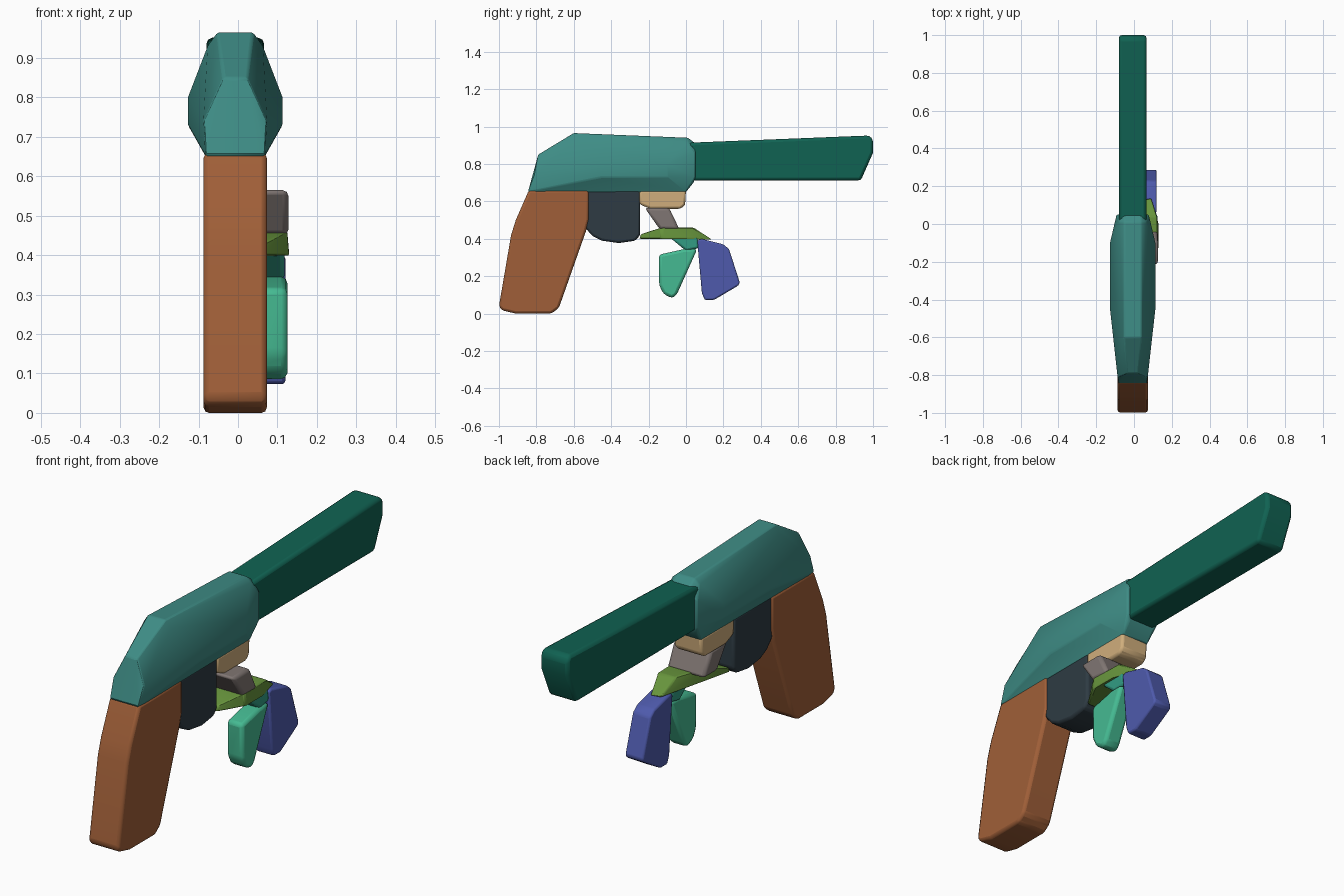
import bpy
import bmesh
import math

cube = bpy.data.objects.get("Cube")
if cube:
    bpy.data.objects.remove(cube, do_unlink=True)

MID = -0.007  # x of the main body's centre plane


def material(name, red, green, blue):
    """Flat material from display values, converted to linear."""
    def linear(v):
        v /= 255
        return v / 12.92 if v <= 0.04 else ((v + 0.055) / 1.055) ** 2.4
    colour = (linear(red), linear(green), linear(blue), 1)
    mat = bpy.data.materials.new(name)
    mat.use_nodes = True
    mat.diffuse_color = colour
    shader = mat.node_tree.nodes["Principled BSDF"]
    shader.inputs["Base Color"].default_value = colour
    shader.inputs["Roughness"].default_value = 0.8
    return mat


def finish(name, bm, mat, bevel, segments):
    """Turn the bmesh into an object with softened edges."""
    bmesh.ops.recalc_face_normals(bm, faces=bm.faces)
    mesh = bpy.data.meshes.new(name)
    bm.to_mesh(mesh)
    bm.free()
    mesh.materials.append(mat)
    obj = bpy.data.objects.new(name, mesh)
    bpy.context.collection.objects.link(obj)
    mod = obj.modifiers.new("soft edges", "BEVEL")
    mod.width = bevel
    mod.segments = segments
    mod.limit_method = "ANGLE"
    mod.angle_limit = math.radians(25)
    bpy.ops.object.select_all(action="DESELECT")
    obj.select_set(True)
    bpy.context.view_layer.objects.active = obj
    bpy.ops.object.shade_smooth_by_angle(angle=math.radians(30))
    return obj


def slab(name, mat, profile, left, right, bevel=0.012, segments=2):
    """Extrude a side profile of (y, z) points across x."""
    bm = bmesh.new()
    face = bm.faces.new([bm.verts.new((left, y, z)) for y, z in profile])
    new = bmesh.ops.extrude_face_region(bm, geom=[face])["geom"]
    verts = [v for v in new if isinstance(v, bmesh.types.BMVert)]
    bmesh.ops.translate(bm, verts=verts, vec=(right - left, 0, 0))
    return finish(name, bm, mat, bevel, segments)


def hull(name, mat, points, bevel=0.008, segments=2):
    """Wrap (x, y, z) points in a faceted convex shell."""
    bm = bmesh.new()
    for p in points:
        bm.verts.new(p)
    result = bmesh.ops.convex_hull(bm, input=bm.verts)
    loose = [v for v in bm.verts if not v.link_faces]
    bmesh.ops.delete(bm, geom=loose, context="VERTS")
    bmesh.ops.dissolve_limit(bm, angle_limit=math.radians(3),
                             verts=bm.verts, edges=bm.edges)
    return finish(name, bm, mat, bevel, segments)


def mirrored(rows):
    """Mirror (half width, y, z) rows about the centre plane."""
    return [(MID + side * w, y, z) for w, y, z in rows for side in (-1, 1)]


brown = material("grip brown", 160, 95, 56)
teal = material("body teal", 62, 140, 133)
green = material("barrel dark green", 16, 98, 82)
slate = material("slate", 46, 59, 67)
tan = material("tan", 208, 174, 124)
grey = material("warm grey", 128, 118, 115)
olive = material("olive green", 103, 148, 60)
mint = material("mint green", 69, 186, 146)
sea = material("sea green", 50, 156, 132)
blue = material("indigo blue", 78, 90, 172)

# Faceted main body, widest at mid height
hull("body", teal, mirrored([
    (.075, -.845, .65), (.08, -.81, .74), (.03, -.79, .85),
    (.045, -.6, .965), (.07, -.59, .93),
    (.12, -.45, .8), (.12, -.45, .73), (.12, -.1, .8), (.12, -.1, .73),
    (.045, .01, .94), (.07, .01, .92), (.045, .05, .91), (.085, .05, .86),
    (.085, .05, .73), (.07, .04, .70), (.07, 0, .65),
]), bevel=.01)

# Long barrel with chamfered edges and a cut back tip
slab("barrel", green, [
    (0, .712), (.935, .712), (1, .86), (1, .93), (.98, .952), (0, .913),
], MID - .073, MID + .073, bevel=.024)

# Raked grip
slab("grip", brown, [
    (-.84, .66), (-.91, .5), (-.935, .42), (-1, .04), (-.985, .018),
    (-.91, 0), (-.72, 0), (-.68, .03), (-.655, .1), (-.535, .44),
    (-.52, .5), (-.52, .66),
], MID - .08, MID + .08, bevel=.014)

# Rounded block behind the grip and the smaller block beside it
slab("rounded_block", slate, [
    (-.54, .66), (-.54, .46), (-.5, .415), (-.45, .39), (-.36, .377),
    (-.27, .39), (-.245, .42), (-.245, .66),
], MID - .073, MID + .073)
slab("small_block", tan, [
    (-.25, .66), (-.25, .585), (-.19, .56), (-.03, .56), (-.005, .58),
    (0, .66),
], MID - .073, MID + .073)

# Slanted neck and the wedge below it
slab("slanted_neck", grey, [
    (-.22, .565), (-.09, .565), (-.035, .45), (-.14, .45),
], -.07, .128, bevel=.015)
hull("wedge", olive, [
    (-.06, -.25, .4), (-.06, -.24, .425), (.06, -.25, .4), (.06, -.24, .425),
    (-.03, -.13, .46), (.125, -.13, .46), (.13, -.13, .4),
    (.03, .04, .46), (.12, .04, .46), (.13, 0, .4),
    (.04, .13, .395), (.09, .14, .395),
])

# Hanging link and its two pendants
slab("link", sea, [
    (-.09, .41), (.06, .41), (.07, .35), (0, .335),
], .03, .118)
slab("mint_pendant", mint, [
    (-.145, .315), (-.01, .345), (.06, .345), (-.05, .1), (-.075, .082),
    (-.12, .105), (-.143, .15),
], .04, .125, bevel=.018)
slab("blue_pendant", blue, [
    (.06, .39), (.08, .4), (.2, .37), (.23, .345), (.288, .165),
    (.28, .15), (.15, .073), (.1, .073), (.085, .11),
], .025, .12, bevel=.014)
